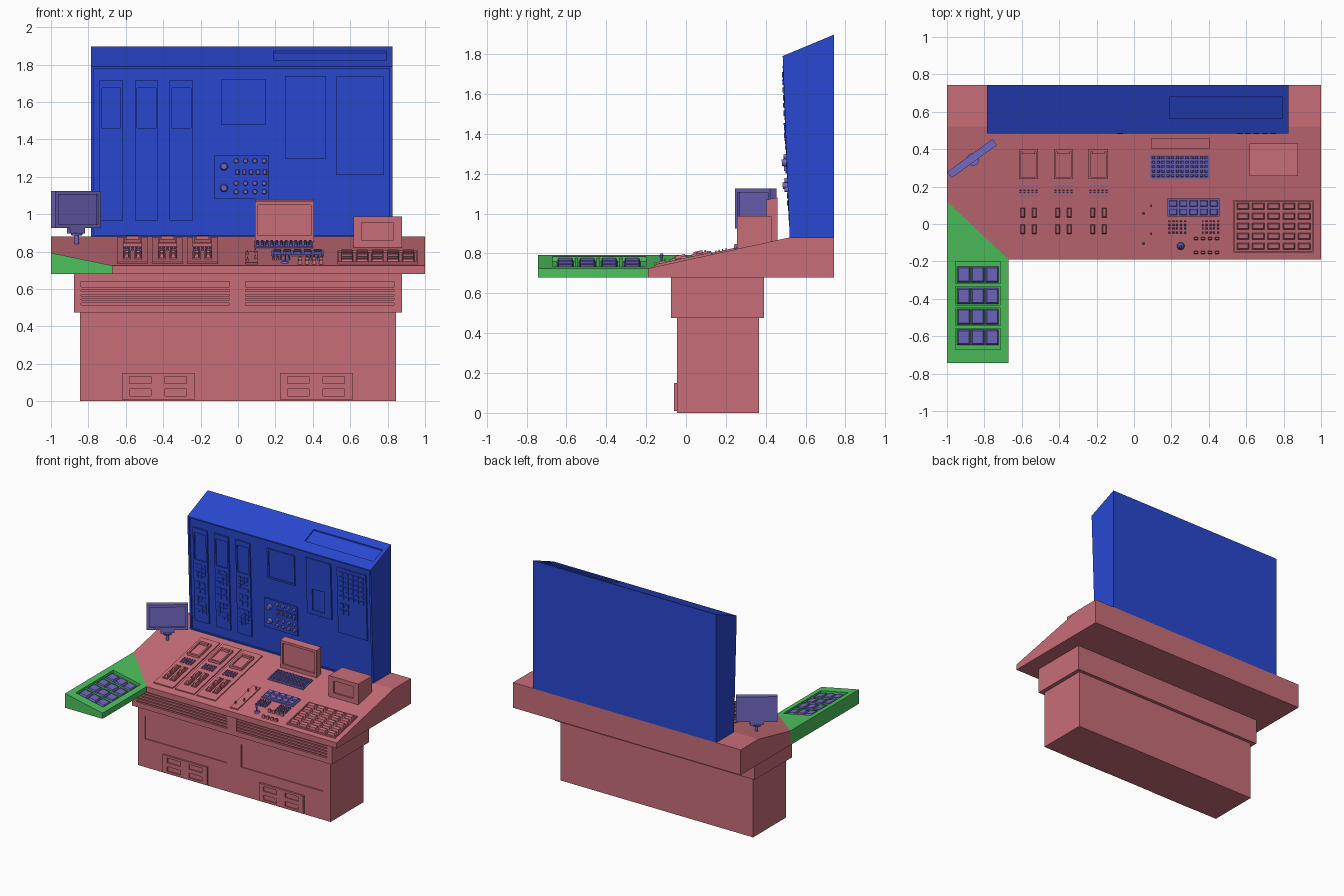
import bpy, bmesh
from math import radians
from mathutils import Matrix, Vector

if "Cube" in bpy.data.objects:
    bpy.data.objects.remove(bpy.data.objects["Cube"])


def material(name, rgb):
    m = bpy.data.materials.new(name)
    m.diffuse_color = (*rgb, 1)
    m.use_nodes = True
    m.node_tree.nodes["Principled BSDF"].inputs["Base Color"].default_value = m.diffuse_color
    return m


RED = material("red_body", (.58, .155, .19))
BLUE = material("blue_panel", (.022, .065, .64))
GREEN = material("green_wing", (.075, .54, .11))
PURPLE = material("purple_controls", (.17, .14, .54))


def frame(o, u, v, h):
    m = Matrix((u, v, h)).transposed().to_4x4()
    m.translation = o
    return m


# Sheared working frames: two axes along the surface, third outward
S, WS, G, R = .218, -.035 / .91, -.206, .431
WORLD = Matrix.Identity(4)
DESK = frame((0, 0, .725 + .19 * S), (1, 0, 0), (0, 1, S), (0, 0, 1))
WALL = frame((0, .52 - .88 * WS, 0), (1, 0, 0), (0, WS, 1), (0, -1, 0))
WING = frame((0, 0, .725 + .67 * G), (1, 0, G), (0, 1, 0), (0, 0, 1))
ROOF = frame((0, 0, 1.79 - .485 * R), (1, 0, 0), (0, 1, R), (0, 0, 1))
SIDE = frame((0, 0, 0), (0, 1, 0), (0, 0, 1), (1, 0, 0))


def front(y):
    return frame((0, y, 0), (1, 0, 0), (0, 0, 1), (0, -1, 0))


def finish(name, bm, M, mat):
    bm.transform(M)
    bmesh.ops.recalc_face_normals(bm, faces=bm.faces)
    me = bpy.data.meshes.new(name)
    bm.to_mesh(me)
    bm.free()
    me.materials.append(mat)
    ob = bpy.data.objects.new(name, me)
    bpy.context.collection.objects.link(ob)
    return ob


def boxes(name, M, items, mat):
    bm = bmesh.new()
    for x0, x1, y0, y1, z0, z1, *t in items:
        t = t[0] if t else 0
        c = bmesh.ops.create_cube(bm, size=1)["verts"]
        for v in c:
            top = t if v.co.z > 0 else 0
            v.co = (x1 - top if v.co.x > 0 else x0 + top,
                    y1 - top if v.co.y > 0 else y0 + top,
                    z1 if v.co.z > 0 else z0)
    return finish(name, bm, M, mat)


def grid(x0, x1, nx, y0, y1, ny, gap, z0, z1, t=0):
    dx, dy = (x1 - x0 + gap) / nx, (y1 - y0 + gap) / ny
    return [(x0 + i * dx, x0 + (i + 1) * dx - gap, y0 + j * dy, y0 + (j + 1) * dy - gap, z0, z1, t)
            for i in range(nx) for j in range(ny)]


def rim(x0, x1, y0, y1, w, z0, z1):
    return [(x0, x1, y0, y0 + w, z0, z1), (x0, x1, y1 - w, y1, z0, z1),
            (x0, x0 + w, y0 + w, y1 - w, z0, z1), (x1 - w, x1, y0 + w, y1 - w, z0, z1)]


def knobs(name, M, items, mat, seg=10):
    bm = bmesh.new()
    for u, v, h0, h1, r1, r2 in items:
        bmesh.ops.create_cone(bm, cap_ends=True, segments=seg, radius1=r1, radius2=r2, depth=h1 - h0,
                              matrix=Matrix.Translation((u, v, (h0 + h1) / 2)))
    ob = finish(name, bm, M, mat)
    bpy.context.view_layer.objects.active = ob
    ob.select_set(True)
    bpy.ops.object.shade_smooth_by_angle(angle=radians(40))
    ob.select_set(False)


def prism(name, M, pts, a, b, mat, clip=None):
    bm = bmesh.new()
    f = bm.faces.new([bm.verts.new((u, v, a)) for u, v in pts])
    ex = bmesh.ops.extrude_face_region(bm, geom=[f])["geom"]
    bmesh.ops.translate(bm, vec=(0, 0, b - a), verts=[g for g in ex if isinstance(g, bmesh.types.BMVert)])
    bm.transform(M)
    if clip:
        bmesh.ops.bisect_plane(bm, geom=bm.verts[:] + bm.edges[:] + bm.faces[:], plane_co=clip[0],
                               plane_no=clip[1], clear_outer=True)
        bmesh.ops.holes_fill(bm, edges=[e for e in bm.edges if e.is_boundary])
    return finish(name, bm, WORLD, mat)


def recess(ob, M, rects, depth):
    cutter = boxes("cutter", M, [(*r, -depth, .03) for r in rects], ob.data.materials[0])
    mod = ob.modifiers.new("recess", 'BOOLEAN')
    mod.operation, mod.solver, mod.object = 'DIFFERENCE', 'EXACT', cutter
    bpy.context.view_layer.objects.active = ob
    bpy.ops.object.modifier_apply(modifier=mod.name)
    bpy.data.objects.remove(cutter)


# Pedestal, louvred drawer band and foot vents
ped = boxes("pedestal", WORLD, [(-.845, .845, -.045, .365, 0, .475)], RED)
recess(ped, front(-.045), [(-.785, -.065, .225, .405), (.06, .78, .225, .405)], .008)
band = boxes("drawer_band", WORLD, [(-.877, .877, -.075, .392, .475, .68)], RED)
recess(band, front(-.075), [(-.84, -.045, .515, .64), (.04, .835, .515, .64)], .015)
boxes("louvres", front(-.075), [s for x in (-.84, .04) for s in grid(x, x + .795, 1, .525, .61, 4, .008, -.016, -.003)], RED)
for i, x in enumerate((-.62, .225)):
    vent = boxes(f"foot_vent_{i}", WORLD, [(x, x + .39, -.06, -.04, .01, .15)], RED)
    recess(vent, front(-.06), [(x + a, x + a + .115, z, z + .037) for a in (.04, .23) for z in (.027, .095)], .01)

# Sloped desk with a clipped corner, and the side wing filling it
corner, out = Vector((-.67, -.19, 0)), Vector((-.31, -.33, 0))
prism("desk", SIDE, [(-.19, .68), (.742, .68), (.742, .88), (.52, .88), (-.19, .725)], -1, 1, RED, (corner, out))
wing = prism("wing", front(0), [(-1, .68), (-.67, .68), (-.67, .725), (-1, .793)], -.12, .742, GREEN, (corner, -out))
recess(wing, WING, [(-.955, -.715, -.67, -.2)], .025)
rows = [-.605, -.495, -.385, -.27]
boxes("wing_keys", WING, [k for y in rows for k in grid(-.947, -.723, 3, y - .042, y + .042, 1, .004, -.026, -.004, .008)], PURPLE)
boxes("wing_dividers", WING, [(-.955, -.715, y - .008, y + .008, -.026, -.008) for y in (-.55, -.44, -.327)], GREEN)

# Upright cabinet with inset front and roof grille
cab = prism("cabinet", SIDE, [(.52, .88), (.742, .88), (.742, 1.897), (.485, 1.79)], -.785, .825, BLUE)
recess(cab, WALL, [(-.77, .81, .89, 1.78)], .01)
recess(cab, ROOF, [(.19, .795, .565, .68)], .012)

# Indicator strips with screen and keys
for i, x in enumerate((-.74, -.552, -.365)):
    strip = boxes(f"indicator_strip_{i}", WALL, [(x, x + .125, .965, 1.715, -.012, .002)], BLUE)
    recess(strip, WALL, [(x + .012, x + .113, 1.46, 1.675)], .007)
    boxes(f"strip_keys_{i}", WALL, grid(x + .025, x + .1, 2, 1.2, 1.29, 2, .015, 0, .008)
          + grid(x + .02, x + .105, 3, 1.32, 1.43, 4, .01, 0, .006)
          + grid(x + .02, x + .105, 3, 1.04, 1.17, 4, .01, 0, .006), BLUE)

# Wall screens and keypad panel
screen = boxes("wall_screen", WALL, [(-.09, .15, 1.48, 1.72, -.012, .0)], BLUE)
recess(screen, WALL, [(-.075, .135, 1.495, 1.705)], .007)
disp = boxes("wall_display", WALL, [(.255, .47, 1.295, 1.74, -.012, .002)], BLUE)
recess(disp, WALL, [(.305, .41, 1.33, 1.5)], .006)
boxes("wall_keypad", WALL, [(.525, .78, 1.21, 1.735, -.012, .001)] + grid(.55, .625, 2, 1.37, 1.455, 2, .014, 0, .008)
      + grid(.55, .76, 5, 1.49, 1.71, 6, .012, 0, .007), BLUE)

# Knob and switch panel
boxes("knob_panel", WALL, [(-.125, .165, 1.08, 1.315, -.012, 0), (-.025, .165, 1.2, 1.25, 0, .004)], BLUE)
knobs("wall_knobs", WALL, [(-.075, z, -.002, .025, .022, .016) for z in (1.14, 1.255)]
      + [(x, z, -.002, .016, .014, .011) for x in (-.01, .04, .09, .14) for z in (1.12, 1.165, 1.285)], PURPLE)
boxes("wall_switches", WALL, grid(-.015, .155, 5, 1.21, 1.24, 1, .014, 0, .015, .004), PURPLE)

# Three control modules on the desk
for i, x in enumerate((-.647, -.46, -.273)):
    c = x + .083
    boxes(f"module_plate_{i}", DESK, [(x, x + .167, -.133, .46, -.005, .008)], RED)
    boxes(f"module_screen_{i}", DESK, rim(c - .052, c + .052, .24, .4, .012, 0, .026)
          + [(c - .042, c + .042, .25, .39, 0, .016), (c - .035, c + .035, .375, .39, 0, .034)], RED)
    rock = [(c + d, y) for d in (-.031, .031) for y in (-.025, .063)]
    boxes(f"module_rockers_{i}", DESK, [b for u, y in rock for b in
          rim(u - .021, u + .021, y - .04, y + .04, .006, 0, .016) + [(u - .014, u + .014, y - .03, y + .025, 0, .032, .006)]], RED)
    boxes(f"module_keys_{i}", DESK, grid(c - .05, c + .05, 5, .145, .205, 4, .008, 0, .016, .002), PURPLE)

# Desk monitor, keyboard and instrument box
mon = prism("desk_monitor", SIDE, [(.405, .84), (.458, .85), (.458, 1.08), (.405, 1.07)], .09, .407, RED)
recess(mon, front(.405), [(.108, .39, .885, 1.05)], .01)
boxes("keyboard_base", DESK, [(.088, .402, .243, .368, -.005, .006)], PURPLE)
boxes("keyboard_keys", DESK, grid(.095, .395, 12, .25, .362, 5, .007, 0, .016, .003), PURPLE)
inst = boxes("instrument_box", WORLD, [(.617, .877, .257, .43, .81, .987)], RED)
recess(inst, front(.257), [(.66, .83, .86, .955)], .012)

# Lever plate
boxes("lever_plate", DESK, [(.04, .106, -.155, .13, -.005, .008)]
      + [(x, x + .01, y, y + .012, 0, .03, .002) for x, y in ((.046, -.11), (.088, -.06), (.046, .05), (.088, .09))], RED)

# Switch bank, dot keypads, joystick and peg row
boxes("switch_bank", DESK, [(.18, .456, .04, .135, -.005, .01)] + grid(.187, .449, 5, .047, .128, 2, .009, 0, .02, .004), PURPLE)
boxes("dot_keypads", DESK, [k for x in (.185, .362) for k in grid(x, x + .092, 5, -.05, .02, 4, .009, -.002, .012, .002)], PURPLE)
knobs("joystick", DESK, [(.25, -.118, -.002, .01, .022, .016), (.25, -.123, .01, .042, .005, .005),
                         (.25, -.123, .04, .05, .006, .011), (.25, -.123, .05, .06, .011, .005)], PURPLE)
boxes("peg_switches", DESK, [k for y in (-.085, -.16) for k in grid(.32, .456, 4, y, y + .016, 1, .014, -.002, .022, .003)], RED)

# Large button panel
boxes("button_tray", DESK, rim(.533, .96, -.152, .128, .008, -.005, .012) + [(.535, .958, -.15, .126, -.005, .003)], RED)
boxes("large_buttons", DESK, grid(.549, .944, 5, -.138, .114, 5, .015, 0, .022, .006), RED)

# Turned side monitor on a stand
TURN = Matrix.Translation((-.866, .35, 0)) @ Matrix.Rotation(radians(36), 4, 'Z')
side = boxes("side_monitor", TURN, [(-.15, .15, -.02, .02, .925, 1.125)], PURPLE)
recess(side, TURN @ front(-.02), [(-.13, .13, .945, 1.105)], .012)
boxes("side_monitor_bracket", TURN, [(-.05, .05, -.015, .015, .897, .926)], PURPLE)
knobs("side_monitor_stand", Matrix.Translation((-.862, .345, 0)), [(0, 0, .83, .9, .012, .012), (0, 0, .885, .9, .03, .035)], PURPLE)
